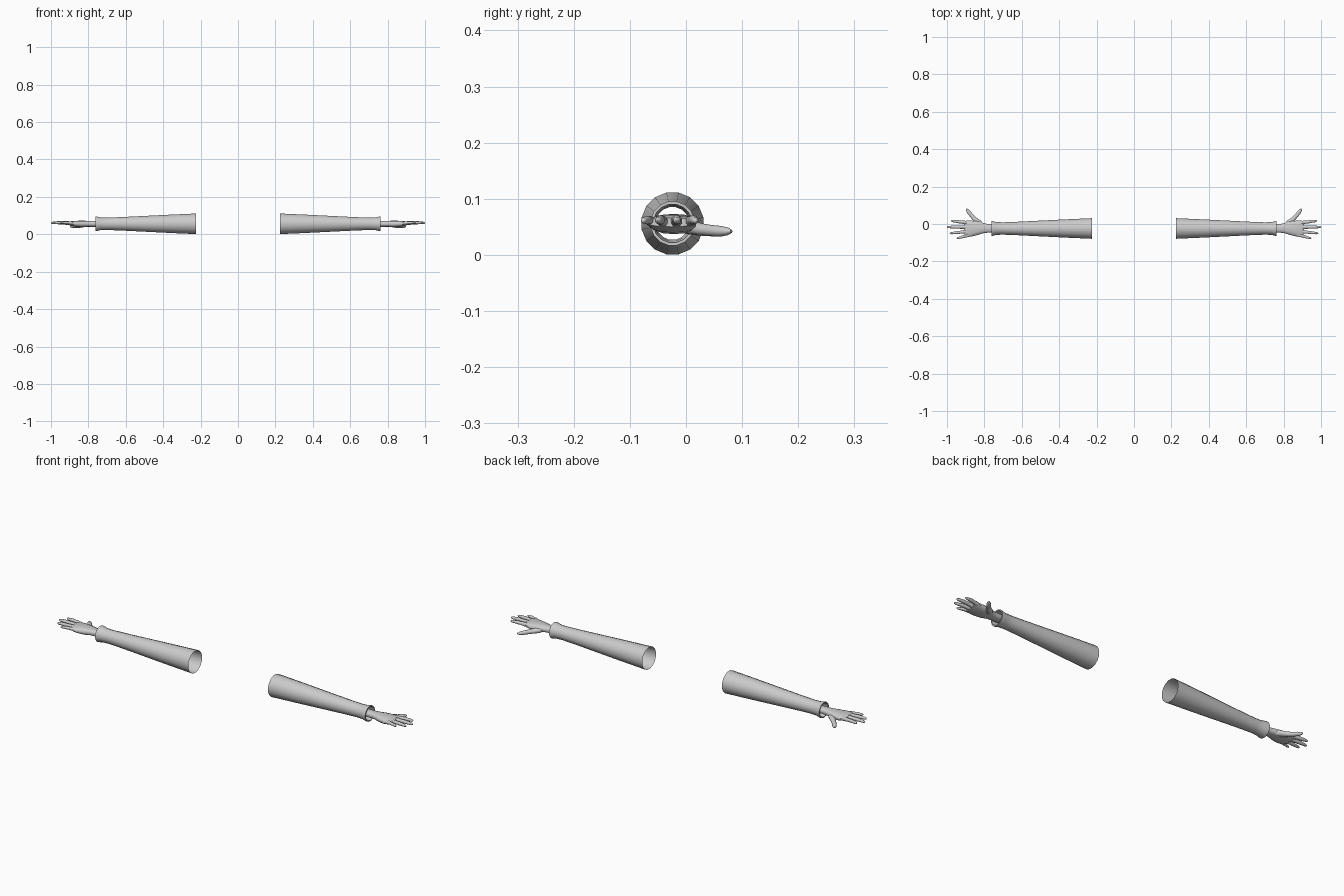
import bpy, bmesh, math
from mathutils import Vector

if "Cube" in bpy.data.objects:
    bpy.data.objects.remove(bpy.data.objects["Cube"])

UP = Vector((0, 0, 1))

def loft(bm, path, sides, power=1.0, cap=True):
    """Loft rings along path; each entry is (x, y, z, half width, half height)."""
    pts = [Vector(p[:3]) for p in path]
    overall = (pts[-1] - pts[0]).normalized()
    rings = []
    for i, p in enumerate(path):
        d = pts[min(i + 1, len(pts) - 1)] - pts[max(i - 1, 0)]
        d = d.normalized() if d.dot(overall) > 1e-6 else overall
        side = UP.cross(d).normalized()
        up = d.cross(side)
        ring = []
        for k in range(sides):
            a = 2 * math.pi * (k + 0.5) / sides
            c, s = math.cos(a), math.sin(a)
            c = math.copysign(abs(c) ** power, c)
            s = math.copysign(abs(s) ** power, s)
            ring.append(bm.verts.new(pts[i] + side * c * p[3] + up * s * p[4]))
        rings.append(ring)
    for a, b in zip(rings, rings[1:]):
        for k in range(sides):
            n = (k + 1) % sides
            bm.faces.new((a[k], a[n], b[n], b[k]))
    if cap:
        bm.faces.new(rings[0][::-1])
        bm.faces.new(rings[-1])

def finish(bm, name, angle):
    bmesh.ops.recalc_face_normals(bm, faces=bm.faces)
    me = bpy.data.meshes.new(name)
    bm.to_mesh(me)
    bm.free()
    ob = bpy.data.objects.new(name, me)
    bpy.context.collection.objects.link(ob)
    ob.modifiers.new("mirror", 'MIRROR').use_mirror_merge = False
    bpy.ops.object.select_all(action='DESELECT')
    ob.select_set(True)
    bpy.context.view_layer.objects.active = ob
    bpy.ops.object.shade_smooth_by_angle(angle=math.radians(angle))
    return ob

# Sleeves: tapered open tubes with a flared, turned-in cuff
bm = bmesh.new()
profile = [(0.225, .055), (0.36, .049), (0.50, .042), (0.62, .036), (0.70, .033),
           (0.735, .034), (0.755, .039), (0.763, .039), (0.763, .034),
           (0.745, .031), (0.70, .029)]
loft(bm, [(x, -.024, .056, r * 1.02, r * 1.02) for x, r in profile], 16, cap=False)
finish(bm, "sleeves", 40)

# Palms and wrists
bm = bmesh.new()
loft(bm, [(.70, -.023, .056, .023, .016), (.785, -.023, .056, .024, .016),
          (.805, -.022, .056, .028, .016), (.835, -.022, .055, .037, .018),
          (.868, -.024, .056, .043, .016), (.893, -.026, .058, .045, .012),
          (.908, -.027, .058, .041, .008)], 14, power=0.8)
finish(bm, "palms", 50)

# Fingers: base, knuckles and rounded tip
fingers = {
    "index_fingers": ((.885, .006), (.978, .017), .0085),
    "middle_fingers": ((.890, -.017), (1.0, -.016), .0088),
    "ring_fingers": ((.888, -.040), (.985, -.050), .0085),
    "little_fingers": ((.875, -.058), (.948, -.077), .0075),
}
shape = [(0, 1.1), (.25, 1.15), (.45, .95), (.58, 1.03), (.75, .85), (.9, .75), (.97, .5), (1, .2)]
for name, (a, b, r) in fingers.items():
    bm = bmesh.new()
    loft(bm, [(a[0] + (b[0] - a[0]) * t, a[1] + (b[1] - a[1]) * t,
               .058 + .004 * math.sin(t * math.pi * .8), r * s, r * s)
              for t, s in shape], 10)
    finish(bm, name, 50)

# Thumbs
bm = bmesh.new()
loft(bm, [(.812, -.012, .053, .014, .012), (.832, .008, .049, .017, .013),
          (.853, .028, .045, .012, .011), (.870, .047, .043, .0105, .010),
          (.882, .062, .042, .0105, .0095), (.891, .074, .042, .008, .007),
          (.896, .081, .042, .003, .003)], 10)
finish(bm, "thumbs", 50)
